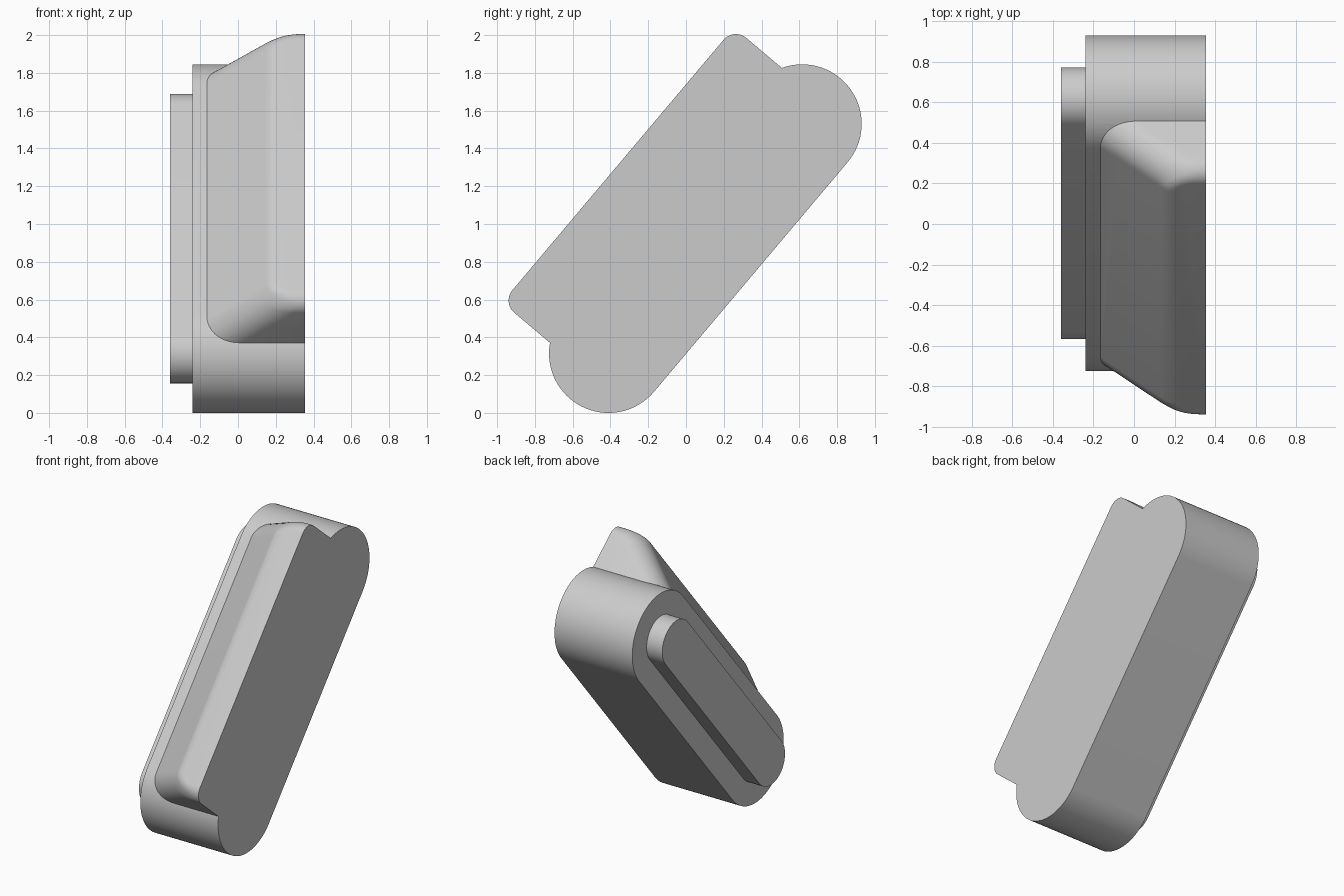
import bpy, bmesh
from math import sin, cos, tan, pi, sqrt, radians
from mathutils import Matrix

cube = bpy.data.objects.get("Cube")
if cube:
    bpy.data.objects.remove(cube, do_unlink=True)

# One plain grey material
grey = bpy.data.materials.new("light_grey")
grey.use_nodes = True
grey.diffuse_color = (0.6, 0.6, 0.6, 1)
grey.node_tree.nodes["Principled BSDF"].inputs["Base Color"].default_value = (0.6, 0.6, 0.6, 1)

# Parts are modelled lying along local y, then tilted up about x
TILT = Matrix.Translation((0, 0.1025, 0.9225)) @ Matrix.Rotation(radians(49.85), 4, "X")
HALF = 0.795      # half distance between the round ends
BACK = 0.355      # flat side of body and ridge


def loft(name, rings):
    """Skin equal-length rings of points and cap both ends."""
    bm = bmesh.new()
    loops = [[bm.verts.new(p) for p in ring] for ring in rings]
    count = len(loops[0])
    for a, b in zip(loops, loops[1:]):
        for i in range(count):
            j = (i + 1) % count
            bm.faces.new((a[i], a[j], b[j], b[i]))
    bm.faces.new(loops[0][::-1])
    bm.faces.new(loops[-1])
    bmesh.ops.recalc_face_normals(bm, faces=bm.faces)
    mesh = bpy.data.meshes.new(name)
    bm.to_mesh(mesh)
    bm.free()
    mesh.transform(TILT)
    mesh.materials.append(grey)
    obj = bpy.data.objects.new(name, mesh)
    bpy.context.collection.objects.link(obj)
    return obj


def stadium(name, radius, x0, x1, steps=40):
    """Bar with two round ends."""
    def ring(x):
        pts = []
        for end in (1, -1):
            for k in range(steps + 1):
                a = pi * k / steps
                pts.append((x, end * (HALF + radius * sin(a)), end * radius * cos(a)))
        return pts
    return loft(name, [ring(x0), ring(x1)])


def select(obj):
    bpy.ops.object.select_all(action="DESELECT")
    obj.select_set(True)
    bpy.context.view_layer.objects.active = obj


# Main bar and the thin raised bar on its side
body = stadium("body", 0.315, -0.24, BACK)
side_bar = stadium("side_bar", 0.158, -0.36, -0.235)

# Ridge on the front: square ends, one sloping side, rounded edges
TOP, END, RIM, CORNER = 0.605, 0.952, 0.085, 0.15
SLOPE = radians(40.9)
EDGE_X = 0.17     # where the slope would meet the top
ARC_X = EDGE_X + RIM * tan(SLOPE / 2)


def ridge_ring(z, steps=14):
    rise = max(0, z - (TOP - RIM))
    reach = sqrt(max(0, RIM ** 2 - rise ** 2))
    inset = RIM - reach
    if z < TOP - RIM * (1 - cos(SLOPE)):
        x0 = EDGE_X - (TOP - z) / tan(SLOPE)
    else:
        x0 = ARC_X - reach
    ry = CORNER - inset
    rx = ry / sin(SLOPE)
    half = END - inset
    side = []
    for k in range(steps + 1):
        a = pi / 2 * k / steps
        side.append((x0 + rx * (1 - cos(a)), half - ry * (1 - sin(a)), z))
    side.append((BACK, half, z))
    return side + [(x, -y, z) for x, y, z in reversed(side)]


heights = [0.255, 0.39] + [TOP - RIM + RIM * sin(pi / 2 * k / 16) for k in range(17)]
ridge = loft("ridge", [ridge_ring(z) for z in heights])

# Merge the ridge into the bar
join = body.modifiers.new("join_ridge", "BOOLEAN")
join.operation = "UNION"
join.solver = "EXACT"
join.object = ridge
select(body)
bpy.ops.object.modifier_apply(modifier=join.name)
bpy.data.objects.remove(ridge, do_unlink=True)

for part in (body, side_bar):
    select(part)
    bpy.ops.object.shade_smooth_by_angle(angle=radians(25))
